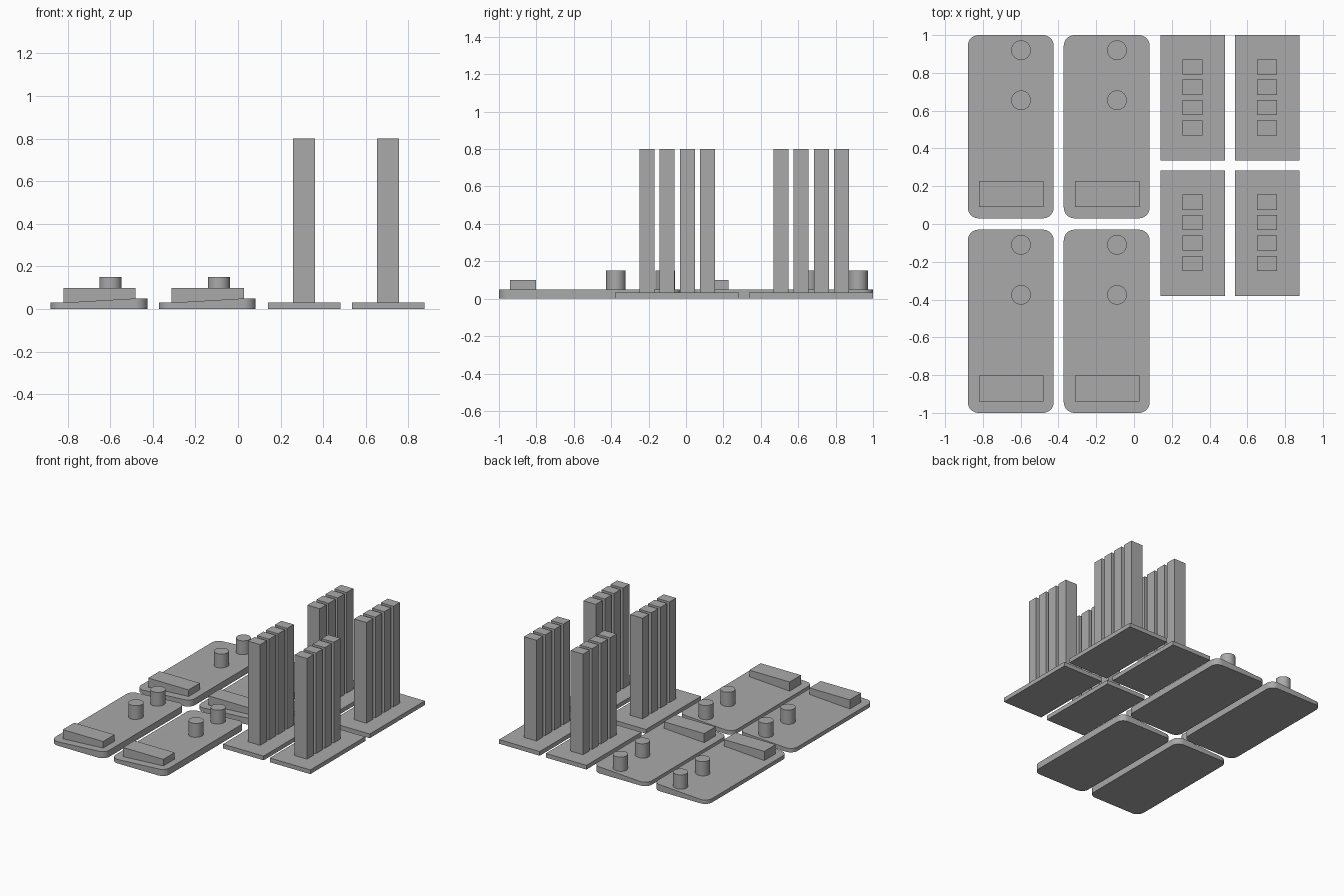
import bpy, bmesh, math

if "Cube" in bpy.data.objects:
    bpy.data.objects.remove(bpy.data.objects["Cube"])

grey = bpy.data.materials.new("plain grey")
grey.diffuse_color = (0.40, 0.40, 0.40, 1)
grey.use_nodes = True
grey.node_tree.nodes["Principled BSDF"].inputs["Base Color"].default_value = grey.diffuse_color


def finish(name, bm):
    bmesh.ops.recalc_face_normals(bm, faces=bm.faces)
    me = bpy.data.meshes.new(name)
    bm.to_mesh(me)
    bm.free()
    ob = bpy.data.objects.new(name, me)
    bpy.context.collection.objects.link(ob)
    me.materials.append(grey)
    return ob


def box(name, x0, x1, y0, y1, z0, z1):
    bm = bmesh.new()
    bmesh.ops.create_cube(bm, size=1)
    for v in bm.verts:
        v.co.x = x1 if v.co.x > 0 else x0
        v.co.y = y1 if v.co.y > 0 else y0
        v.co.z = z1 if v.co.z > 0 else z0
    return finish(name, bm)


def smooth(ob):
    bpy.ops.object.select_all(action='DESELECT')
    ob.select_set(True)
    bpy.context.view_layer.objects.active = ob
    bpy.ops.object.shade_smooth_by_angle(angle=math.radians(35))


def cylinder(name, x, y, r, z0, z1):
    bm = bmesh.new()
    bmesh.ops.create_cone(bm, cap_ends=True, segments=32,
                          radius1=r, radius2=r, depth=z1 - z0)
    bmesh.ops.translate(bm, verts=bm.verts, vec=(x, y, (z0 + z1) / 2))
    smooth(finish(name, bm))


def rounded_plate(name, x0, x1, y0, y1, r, z_low, z_high):
    """Rounded slab whose top rises gently from the left end to the right."""
    bm = bmesh.new()
    pts = []
    for cx, cy, a0 in ((x1 - r, y1 - r, 0), (x0 + r, y1 - r, 90),
                       (x0 + r, y0 + r, 180), (x1 - r, y0 + r, 270)):
        for i in range(9):
            a = math.radians(a0 + i * 90 / 8)
            pts.append((cx + r * math.cos(a), cy + r * math.sin(a)))
    base = bm.faces.new([bm.verts.new((x, y, 0)) for x, y in pts])
    top = bmesh.ops.extrude_face_region(bm, geom=[base], use_keep_orig=True)
    for v in top["geom"]:
        if isinstance(v, bmesh.types.BMVert):
            t = (v.co.x - x0 - r) / (x1 - x0 - 2 * r)
            v.co.z = z_low + (z_high - z_low) * min(1, max(0, t))
    # Split the top where the slope starts and ends
    for x in (x0 + r, x1 - r):
        bmesh.ops.connect_verts(bm, verts=[
            v for v in bm.verts if abs(v.co.x - x) < 1e-5 and v.co.z > 0.01])
    smooth(finish(name, bm))


# Rounded plates, each with a raised bar and two pegs
for dx in (0, 0.508):
    for dy in (0, -1.03):
        rounded_plate("rounded_plate", -0.88 + dx, -0.425 + dx,
                      0.03 + dy, 1.0 + dy, 0.057, 0.03, 0.05)
        box("raised_bar", -0.82 + dx, -0.48 + dx, 0.09 + dy, 0.227 + dy, 0.02, 0.10)
        for y in (0.92, 0.655):
            cylinder("peg", -0.598 + dx, y + dy, 0.052, 0.02, 0.15)

# Square pads, each with a row of four tall towers
for dx in (0, 0.394):
    for dy in (0, -0.717):
        box("pad", 0.14 + dx, 0.482 + dx, 0.337 + dy, 1.0 + dy, 0, 0.032)
        for i in range(4):
            y = 0.832 + dy - 0.108 * i
            box("tower", 0.258 + dx, 0.362 + dx, y - 0.04, y + 0.04, 0.02, 0.80)
